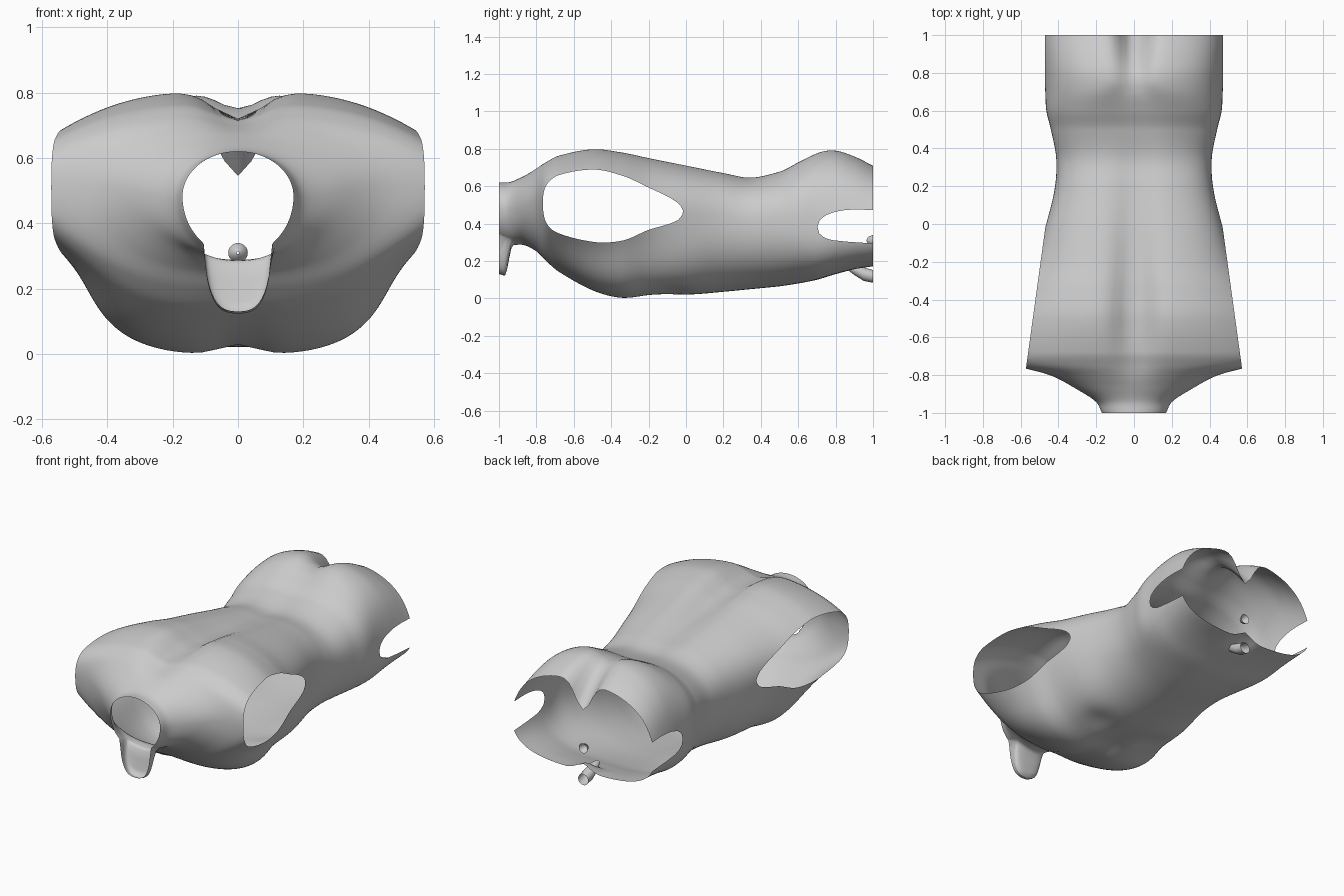
import bpy, bmesh
from math import cos, sin, exp, pi
from mathutils import Vector

cube = bpy.data.objects.get("Cube")
if cube:
    bpy.data.objects.remove(cube, do_unlink=True)

grey = bpy.data.materials.new("plain_grey")
grey.use_nodes = True
GREY = (0.6, 0.6, 0.6, 1)
grey.diffuse_color = GREY
grey.node_tree.nodes["Principled BSDF"].inputs["Base Color"].default_value = GREY

# Stations along the body: y, top, bottom, half width, limb flare, upper and lower squareness
STATIONS = [
    (-1.0, .62, .30, .17, 0, 2, 2),
    (-.94, .625, .285, .203, 0, 2, 2),
    (-.87, .66, .285, .305, .02, 2, 2),
    (-.8, .705, .25, .405, .1, 2.2, 2.4),
    (-.75, .735, .20, .45, .38, 2.5, 2.7),
    (-.68, .77, .14, .47, .47, 2.8, 2.9),
    (-.5, .805, .04, .48, .44, 3, 3.2),
    (-.35, .79, 0, .475, .29, 2.95, 3.2),
    (-.2, .76, .01, .452, .17, 2.8, 2.9),
    (0, .72, .015, .447, .045, 2.7, 2.6),
    (.2, .68, .035, .418, 0, 2.6, 2.3),
    (.35, .655, .05, .412, 0, 2.5, 2.25),
    (.5, .69, .065, .44, 0, 2.5, 2.35),
    (.6, .745, .08, .464, 0, 2.5, 2.5),
    (.7, .79, .10, .467, .006, 2.5, 2.8),
    (.8, .80, .13, .467, .023, 2.5, 3),
    (.9, .77, .155, .467, .035, 2.5, 3.2),
    (1.0, .72, .17, .467, .045, 2.5, 3.2),
]
# Depth of the groove down the middle of the back
GROOVE = [(-1, 0), (-.85, .01), (-.7, .05), (-.5, .085), (-.2, .06), (0, .04),
          (.3, .02), (.45, .015), (.57, .025), (.7, .04), (.8, .06), (.9, .11), (1, .175)]


def sample(table, y):
    """Smooth interpolation through the rows of a table keyed by y."""
    i = 0
    while i < len(table) - 2 and y > table[i + 1][0]:
        i += 1
    a, b = table[i], table[i + 1]
    p, q = table[max(i - 1, 0)], table[min(i + 2, len(table) - 1)]
    h = b[0] - a[0]
    t = (y - a[0]) / h
    out = []
    for k in range(1, len(a)):
        m0 = (b[k] - p[k]) / (b[0] - p[0]) * h
        m1 = (q[k] - a[k]) / (q[0] - a[0]) * h
        out.append((2*t**3 - 3*t**2 + 1) * a[k] + (t**3 - 2*t**2 + t) * m0
                   + (3*t**2 - 2*t**3) * b[k] + (t**3 - t**2) * m1)
    return out


def smooth(t):
    t = min(max(t, 0), 1)
    return t * t * (3 - 2 * t)


def bell(v, width):
    return exp(-(v / width) ** 2)


def body_point(y, angle):
    top, bottom, width, flare, n_up, n_down = sample(STATIONS, y)
    c, s = cos(angle), sin(angle)
    n = n_up if s > 0 else n_down
    # Height of the widest line drops towards the hips
    middle = bottom + (.57 - .19 * smooth((y - .4) / .4)) * (top - bottom)
    x = width * abs(c) ** (2 / n) * (1 if c > 0 else -1)
    rise = abs(s) ** (2 / n)
    z = middle + rise * (top - middle if s > 0 else bottom - middle)
    # Shoulders and hips swell out where the limbs begin
    if y < .3:
        x *= 1 + flare * bell(z - .51, .23 if z > .51 else .19)
    else:
        x *= 1 + flare * bell(z - .38, .11)
    if s > 0:
        # Spine, hollow above the seat, and cleft
        depth = sample(GROOVE, y)[0]
        spread = .075 + .025 * smooth((.75 - y) / .1) + .05 * bell(y - .57, .12)
        z -= depth * bell(x, spread) * rise
    else:
        # Breastbone, groin, ribs and the flap below the throat
        z += .03 * bell(x, .08) * bell(y + .35, .28) * rise
        z += .05 * bell(x, .06) * smooth((y - .85) / .15) * rise
        z += .02 * bell(abs(x) - .2, .1) * bell(y + .08, .1) * rise
        flap = max(0, 1 - (x / .103) ** 4) ** .5
        z -= .17 * smooth((-.925 - y) / .045) * flap
    return Vector((x, y, z))


def finish(bm, name):
    mesh = bpy.data.meshes.new(name)
    bmesh.ops.recalc_face_normals(bm, faces=bm.faces)
    bm.to_mesh(mesh)
    bm.free()
    mesh.materials.append(grey)
    obj = bpy.data.objects.new(name, mesh)
    bpy.context.collection.objects.link(obj)
    for poly in mesh.polygons:
        poly.use_smooth = True


def loft(bm, rings):
    rows = [[bm.verts.new(p) for p in ring] for ring in rings]
    for a, b in zip(rows, rows[1:]):
        for i in range(len(a)):
            j = (i + 1) % len(a)
            bm.faces.new((a[i], a[j], b[j], b[i]))


def trim(bm, point, normal, low, high):
    """Slice the shell open with a plane, only between two stations."""
    faces = [f for f in bm.faces if low < f.calc_center_median().y < high]
    edges = {e for f in faces for e in f.edges}
    verts = {v for f in faces for v in f.verts}
    bmesh.ops.bisect_plane(bm, geom=[*faces, *edges, *verts], dist=1e-5,
                           plane_co=point, plane_no=normal, clear_outer=True)


# Hollow torso with open neck, arms, legs and rear
SIDES, RINGS = 128, 180
bm = bmesh.new()
loft(bm, [[body_point(-1 + 2 * r / RINGS, 2 * pi * i / SIDES) for i in range(SIDES)]
          for r in range(RINGS + 1)])
for side in (-1, 1):
    trim(bm, (side * .57, -.75, 0), (side * .99, .136, 0), -.9, .06)
    trim(bm, (side * .47, 0, 0), (side, 0, 0), .5, 1.1)
finish(bm, "torso_shell")


def tube(name, path):
    """Open round tube along y through (y, z, radius) steps."""
    bm = bmesh.new()
    loft(bm, [[Vector((r * cos(a * pi / 10), y, z + r * sin(a * pi / 10)))
               for a in range(20)] for y, z, r in path])
    finish(bm, name)


# Small trimmed stubs at the rear opening
tube("lower_stub", [(.86, .17, .015), (.9, .155, .03), (.95, .13, .036), (1, .118, .034)])
tube("inner_stub", [(.965, .31, .004), (.975, .31, .02), (1, .31, .03)])
